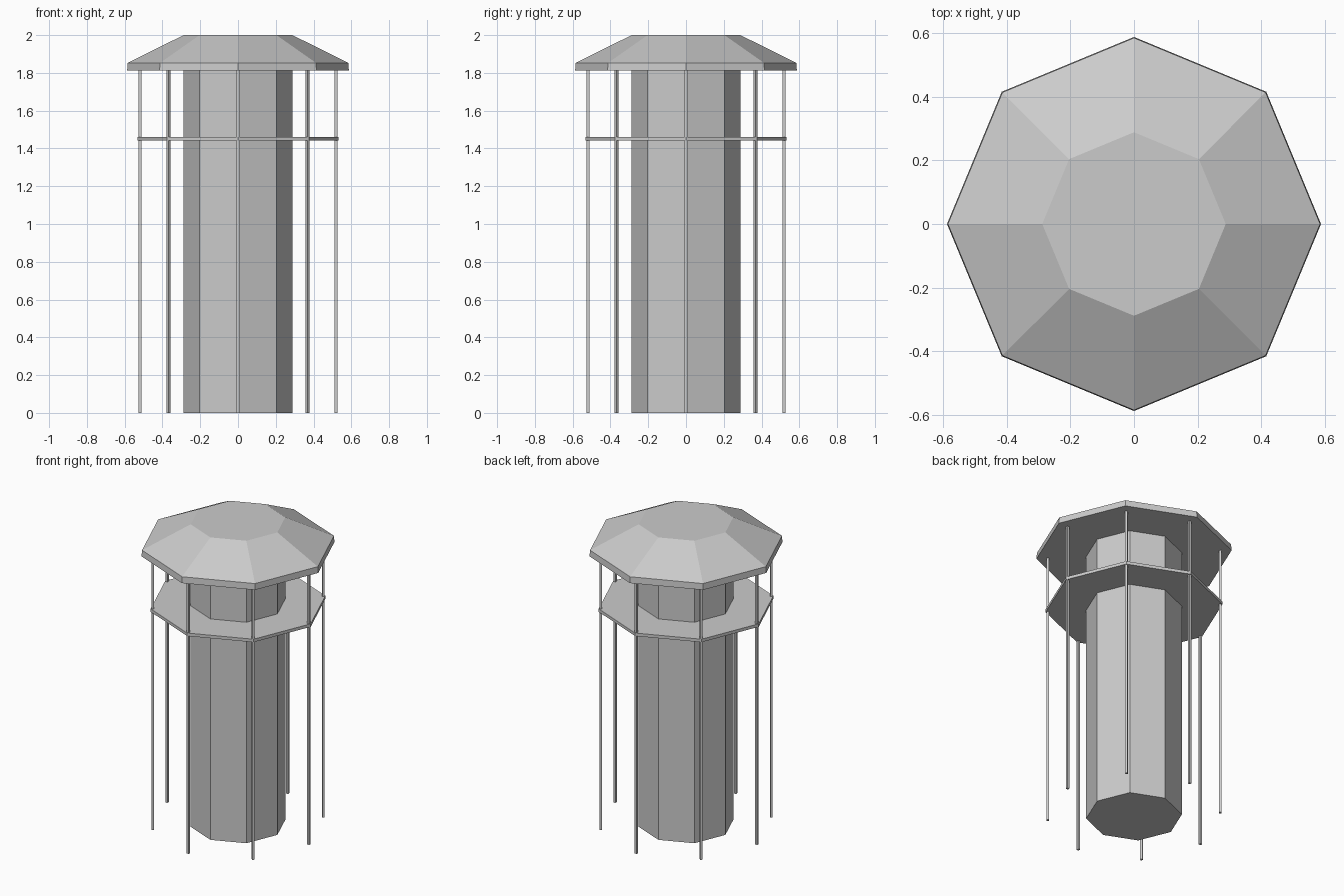
import bpy, bmesh
from math import cos, sin, pi

if "Cube" in bpy.data.objects:
    bpy.data.objects.remove(bpy.data.objects["Cube"])

SIDES = 8


def lofted(name, rings):
    """Closed octagonal solid from (radius, z) rings, bottom to top."""
    bm = bmesh.new()
    loops = [[bm.verts.new((r * cos(2 * pi * i / SIDES), r * sin(2 * pi * i / SIDES), z))
              for i in range(SIDES)] for r, z in rings]
    bm.faces.new(loops[0][::-1])
    bm.faces.new(loops[-1])
    for a, b in zip(loops, loops[1:]):
        for i in range(SIDES):
            j = (i + 1) % SIDES
            bm.faces.new((a[i], a[j], b[j], b[i]))
    mesh = bpy.data.meshes.new(name)
    bm.to_mesh(mesh)
    bm.free()
    obj = bpy.data.objects.new(name, mesh)
    bpy.context.collection.objects.link(obj)
    return obj


# Main tower body
lofted("tower_core", [(0.288, 0), (0.288, 1.812)])

# Walkway plate around the tower
lofted("balcony_deck", [(0.532, 1.441), (0.532, 1.461)])

# Roof: short fascia, then a slope up to a flat top
lofted("roof", [(0.587, 1.812), (0.584, 1.853), (0.288, 2.0)])

# Thin square posts under each roof corner
for i in range(SIDES):
    a = 2 * pi * i / SIDES
    bpy.ops.mesh.primitive_cube_add(size=1, location=(0.519 * cos(a), 0.519 * sin(a), 0.906),
                                    rotation=(0, 0, a))
    post = bpy.context.object
    post.name = f"post_{i + 1}"
    post.scale = (0.015, 0.015, 1.812)
